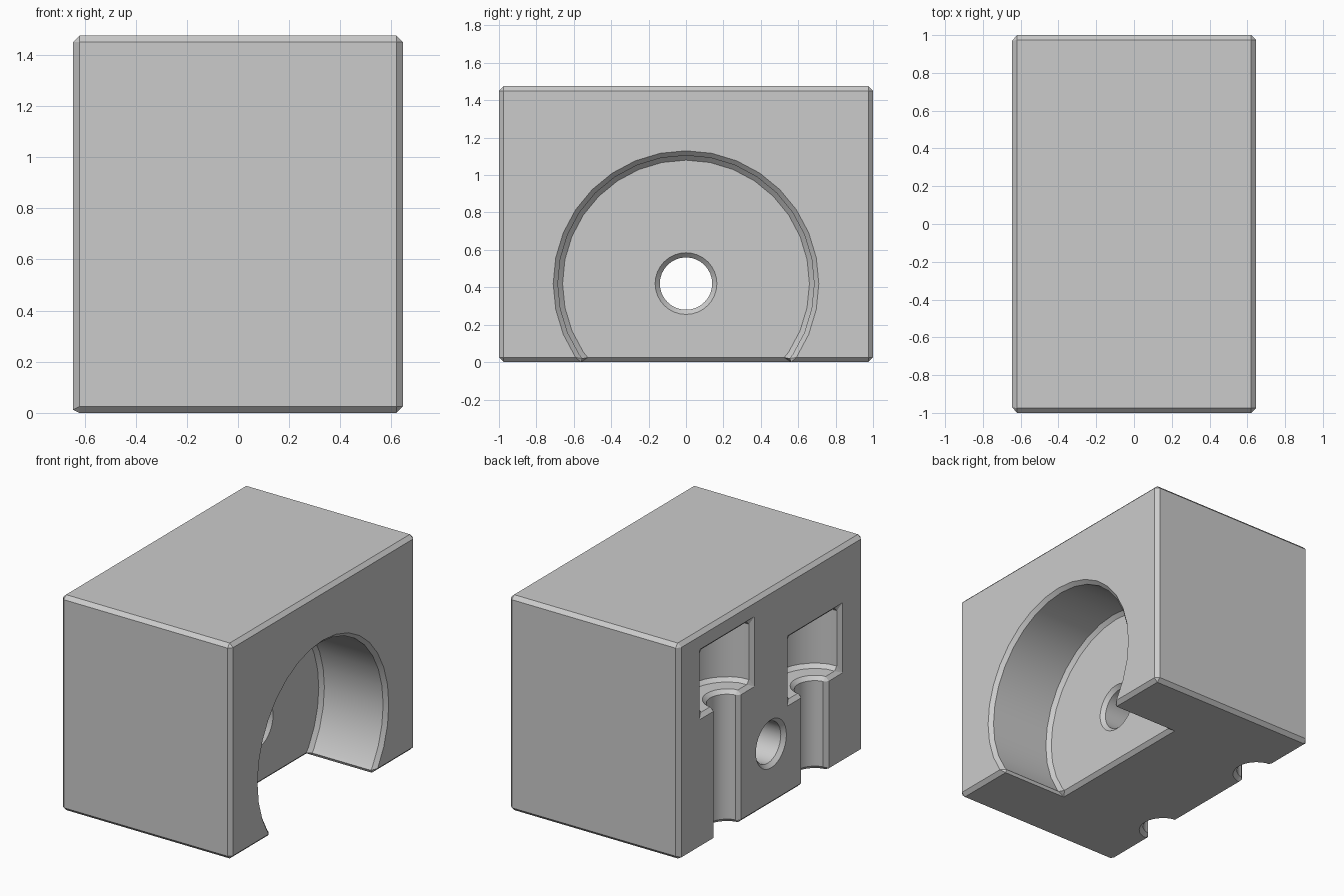
import bpy, bmesh
from math import sin, cos, radians, pi
from mathutils import Matrix

cube = bpy.data.objects.get("Cube")
if cube:
    bpy.data.objects.remove(cube, do_unlink=True)

HALF_X, HALF_Y, HEIGHT = 0.645, 1.0, 1.475
BORE_Z = 0.42
CHAMFER = 0.025


def new_object(name, bm):
    bmesh.ops.recalc_face_normals(bm, faces=bm.faces)
    mesh = bpy.data.meshes.new(name)
    bm.to_mesh(mesh)
    bm.free()
    obj = bpy.data.objects.new(name, mesh)
    bpy.context.collection.objects.link(obj)
    return obj


def activate(obj):
    bpy.ops.object.select_all(action='DESELECT')
    obj.select_set(True)
    bpy.context.view_layer.objects.active = obj


def cut(target, cutter):
    mod = target.modifiers.new("cut", 'BOOLEAN')
    mod.operation = 'DIFFERENCE'
    mod.solver = 'EXACT'
    mod.object = cutter
    activate(target)
    bpy.ops.object.modifier_apply(modifier=mod.name)
    bpy.data.objects.remove(cutter, do_unlink=True)


def cross_cylinder(radius, x0, x1):
    """Cylinder along x at the bore centre."""
    bm = bmesh.new()
    place = Matrix.Translation(((x0 + x1) / 2, 0, BORE_Z)) @ Matrix.Rotation(pi / 2, 4, 'Y')
    bmesh.ops.create_cone(bm, cap_ends=True, segments=32, radius1=radius,
                          radius2=radius, depth=x1 - x0, matrix=place)
    return new_object("bore_cutter", bm)


def slot_cutter(y, radius, z0, z1):
    """Upright half-round prism open towards the -x face."""
    arc = [radians(a) for a in range(-72, 73, 12)]
    pts = [(-0.1, -radius)] + [(radius * cos(a), radius * sin(a)) for a in arc] + [(-0.1, radius)]
    bm = bmesh.new()
    base = bm.faces.new([bm.verts.new((px - HALF_X, y + py, z0)) for px, py in pts])
    top = bmesh.ops.extrude_face_region(bm, geom=[base])["geom"]
    bmesh.ops.translate(bm, vec=(0, 0, z1 - z0),
                        verts=[v for v in top if isinstance(v, bmesh.types.BMVert)])
    return new_object("slot_cutter", bm)


# Block body
bm = bmesh.new()
bmesh.ops.create_cube(bm, size=1, matrix=Matrix.Translation((0, 0, HEIGHT / 2))
                      @ Matrix.Diagonal((2 * HALF_X, 2 * HALF_Y, HEIGHT, 1)))
block = new_object("mounting_block", bm)

# Large blind bore and small through hole
cut(block, cross_cylinder(0.685, 0.15, 1.0))
cut(block, cross_cylinder(0.14, -1.0, 0.5))

# Stepped screw slots at two heights
for y, seat in ((0.475, 0.905), (-0.475, 0.635)):
    cut(block, slot_cutter(y, 0.13, -0.1, seat + 0.1))
    cut(block, slot_cutter(y, 0.28, seat, seat + 0.43))

# Chamfer on every sharp edge
bevel = block.modifiers.new("chamfer", 'BEVEL')
bevel.width = CHAMFER
bevel.segments = 1
bevel.limit_method = 'ANGLE'
bevel.angle_limit = radians(40)
bevel.use_clamp_overlap = False
activate(block)
bpy.ops.object.modifier_apply(modifier=bevel.name)
bpy.ops.object.shade_smooth_by_angle(angle=radians(25))

# Plain grey finish
grey = bpy.data.materials.new("light grey")
grey.use_nodes = True
colour = (0.6, 0.6, 0.6, 1)
grey.diffuse_color = colour
grey.node_tree.nodes["Principled BSDF"].inputs["Base Color"].default_value = colour
block.data.materials.clear()
block.data.materials.append(grey)
